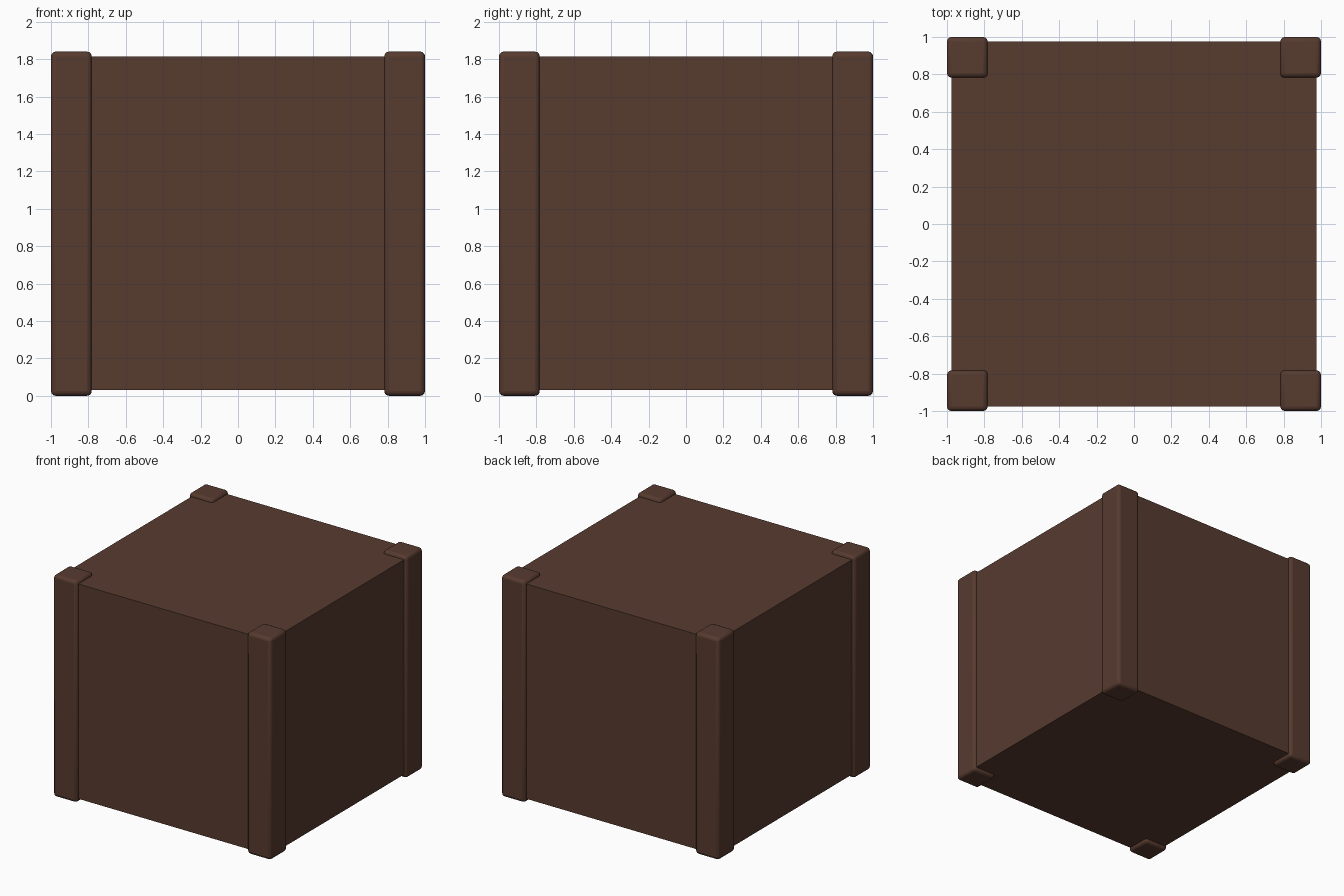
import bpy

if "Cube" in bpy.data.objects:
    bpy.data.objects.remove(bpy.data.objects["Cube"])

wood = bpy.data.materials.new("dark_wood")
wood.diffuse_color = (0.095, 0.043, 0.028, 1)
wood.use_nodes = True
wood.node_tree.nodes["Principled BSDF"].inputs["Base Color"].default_value = wood.diffuse_color


def box(name, lo, hi, bevel=0.0):
    """Box between two corners, with optionally rounded edges."""
    bpy.ops.mesh.primitive_cube_add(
        size=1, location=[(a + b) / 2 for a, b in zip(lo, hi)])
    ob = bpy.context.object
    ob.name = name
    ob.scale = [b - a for a, b in zip(lo, hi)]
    bpy.ops.object.transform_apply(location=False, rotation=False, scale=True)
    ob.data.materials.append(wood)
    if bevel:
        mod = ob.modifiers.new("rounded_edges", "BEVEL")
        mod.width = bevel
        mod.segments = 3
        bpy.ops.object.shade_smooth_by_angle()
    return ob


# Plain closed body, slightly inset from the posts
box("crate_body", (-0.977, -0.977, 0.03), (0.977, 0.977, 1.813))

# Four rounded corner posts standing proud on every side
H, W = 1.84, 0.218
for y_name, sy in (("front", -1), ("back", 1)):
    for x_name, sx in (("left", -1), ("right", 1)):
        x0, x1 = sorted((sx, sx * (1 - W)))
        y0, y1 = sorted((sy, sy * (1 - W)))
        box(f"{y_name}_{x_name}_corner_post", (x0, y0, 0), (x1, y1, H), 0.025)
